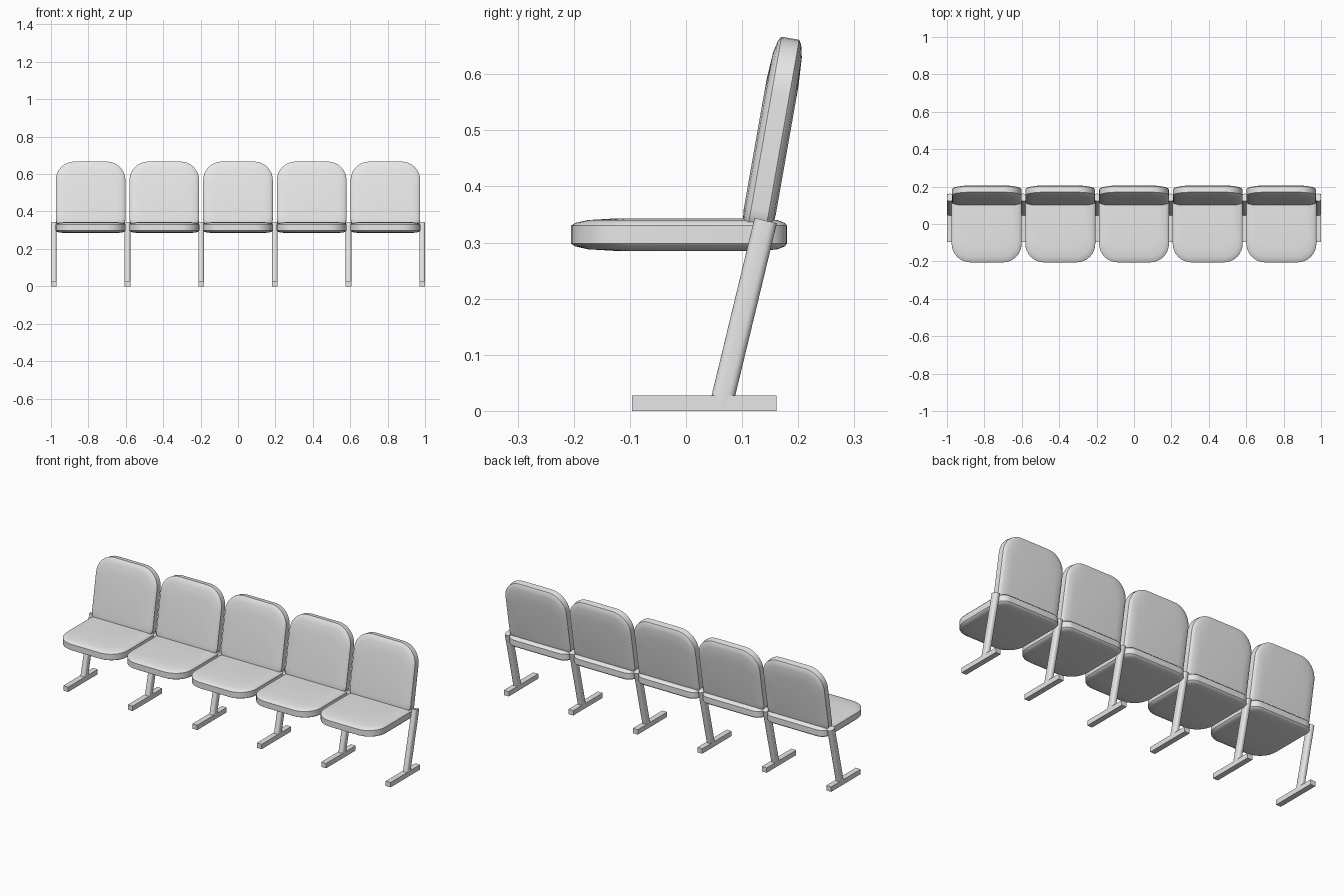
import bpy, bmesh, math
from mathutils import Matrix, Vector

cube = bpy.data.objects.get("Cube")
if cube:
    bpy.data.objects.remove(cube, do_unlink=True)

grey = bpy.data.materials.new("plain_grey")
grey.use_nodes = True
colour = (0.8, 0.8, 0.8, 1)
grey.diffuse_color = colour
grey.node_tree.nodes["Principled BSDF"].inputs["Base Color"].default_value = colour

SPACING = 0.394


def rounded_outline(half_w, front, back, r_front, r_back, steps=8):
    """Rounded rectangle, counter-clockwise from the back corner on +x."""
    corners = [(1, back, r_back, 0), (-1, back, r_back, 90),
               (-1, front, r_front, 180), (1, front, r_front, 270)]
    points = []
    for side, y, r, start in corners:
        cx = side * (half_w - r)
        cy = y - r if y == back else y + r
        for i in range(steps + 1):
            a = math.radians(start + 90 * i / steps)
            points.append((cx + r * math.cos(a), cy + r * math.sin(a)))
    return points


def loft(name, rings, smooth=True):
    """Skin a stack of equal-length rings and cap both ends."""
    bm = bmesh.new()
    loops = [[bm.verts.new(p) for p in ring] for ring in rings]
    n = len(loops[0])
    for low, high in zip(loops, loops[1:]):
        for i in range(n):
            j = (i + 1) % n
            bm.faces.new((low[i], low[j], high[j], high[i]))
    bm.faces.new(loops[0][::-1])
    bm.faces.new(loops[-1])
    bmesh.ops.recalc_face_normals(bm, faces=bm.faces)
    mesh = bpy.data.meshes.new(name)
    bm.to_mesh(mesh)
    bm.free()
    mesh.materials.append(grey)
    obj = bpy.data.objects.new(name, mesh)
    bpy.context.collection.objects.link(obj)
    if smooth:
        bpy.ops.object.select_all(action='DESELECT')
        obj.select_set(True)
        bpy.context.view_layer.objects.active = obj
        bpy.ops.object.shade_smooth_by_angle(angle=math.radians(35))
    return obj


def cushion(name, half_w, length):
    """Padded slab with a flat rim and softly domed faces."""
    # height, side inset, front inset
    dome = [(0.016, 0, 0), (0.021, 0.004, 0.008),
            (0.026, 0.017, 0.03), (0.029, 0.045, 0.08)]
    stack = [(-z, s, f) for z, s, f in reversed(dome)] + dome
    rings = []
    for z, s, f in stack:
        outline = rounded_outline(half_w - s, f - length / 2, length / 2 - s,
                                  0.1 - s * 0.6, 0.05 - s * 0.5)
        rings.append([(x, y, z) for x, y in outline])
    return loft(name, rings)


# Seats and backrests
tilt = math.radians(10)
up = Vector((0, math.sin(tilt), math.cos(tilt)))
back_length = 0.36
for k in range(5):
    x = (k - 2) * SPACING
    seat = cushion(f"seat_{k + 1}", 0.187, 0.385)
    seat.location = (x, -0.0125, 0.314)
    rest = cushion(f"backrest_{k + 1}", 0.186, back_length)
    rest.rotation_euler.x = -math.pi / 2 - tilt
    rest.location = Vector((x, 0.186, 0.664)) - up * back_length / 2

# Leaning legs on flat floor bars
bottom, top = Vector((0, 0.063, 0.012)), Vector((0, 0.142, 0.339))
axis = top - bottom
lean = Matrix.Rotation(-math.atan2(axis.y, axis.z), 4, 'X')
section = rounded_outline(0.015, -0.0205, 0.0205, 0.012, 0.012, 4)
for k in range(6):
    x = (k - 2.5) * SPACING
    leg = loft(f"leg_{k + 1}", [[(px, py, z) for px, py in section]
                                for z in (0, axis.length)])
    leg.matrix_world = Matrix.Translation(bottom + Vector((x, 0, 0))) @ lean
    foot = loft(f"foot_{k + 1}",
                [[(-0.015, -0.096, z), (0.015, -0.096, z),
                  (0.015, 0.161, z), (-0.015, 0.161, z)] for z in (0, 0.027)],
                smooth=False)
    foot.location.x = x
